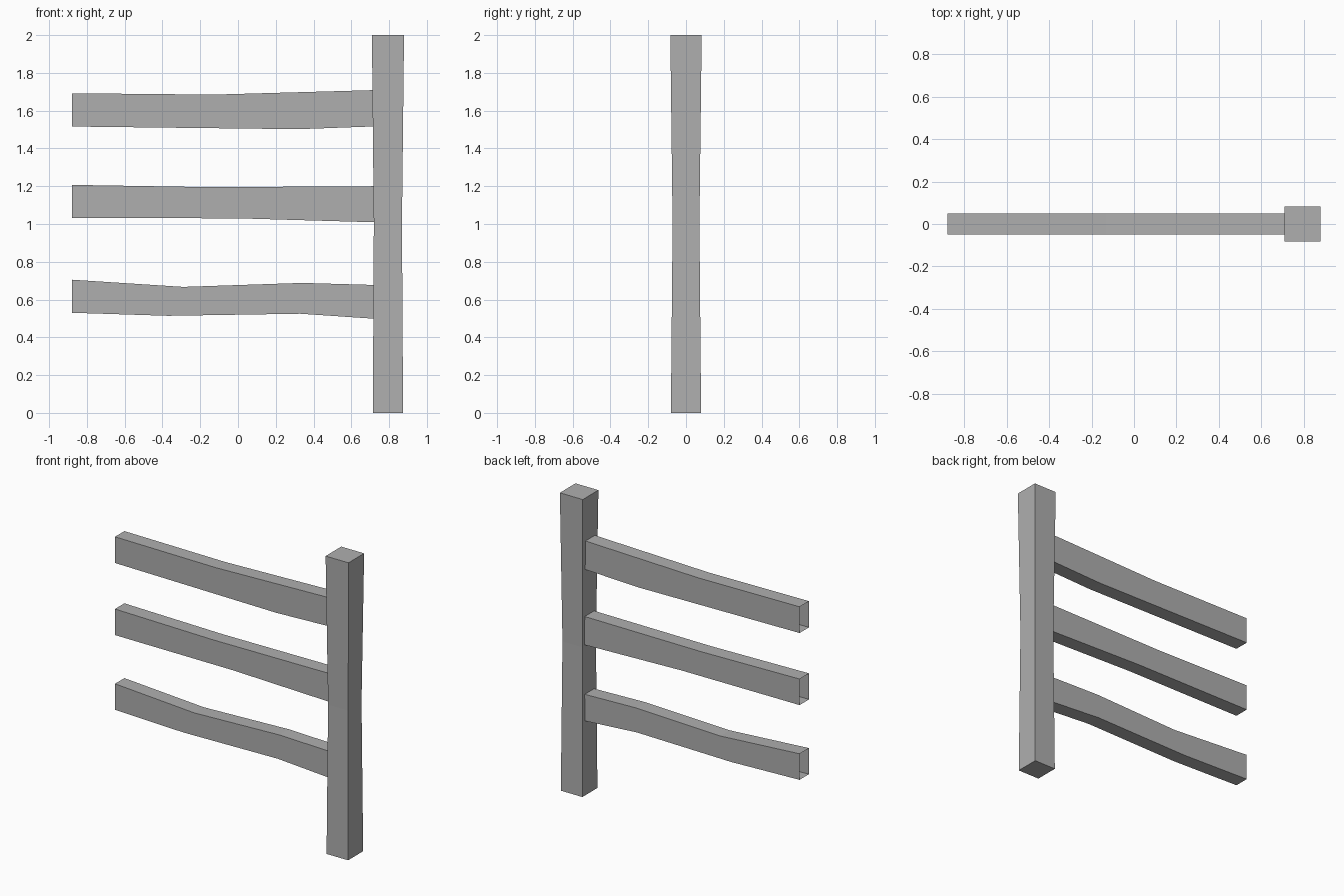
import bpy
import bmesh

cube = bpy.data.objects.get("Cube")
if cube:
    bpy.data.objects.remove(cube, do_unlink=True)

grey = bpy.data.materials.new("plain grey")
grey.use_nodes = True
colour = (0.43, 0.43, 0.43, 1)
grey.diffuse_color = colour
grey.node_tree.nodes["Principled BSDF"].inputs["Base Color"].default_value = colour


def finish(name, bm):
    bmesh.ops.recalc_face_normals(bm, faces=bm.faces)
    mesh = bpy.data.meshes.new(name)
    bm.to_mesh(mesh)
    bm.free()
    mesh.materials.append(grey)
    obj = bpy.data.objects.new(name, mesh)
    bpy.context.collection.objects.link(obj)


def rail(name, top, bottom, half=0.05):
    """Warped plank from its side outline, left open at both ends."""
    bm = bmesh.new()
    outline = top + bottom[::-1]
    front = [bm.verts.new((x, -half, z)) for x, z in outline]
    back = [bm.verts.new((x, half, z)) for x, z in outline]
    bm.faces.new(front)
    bm.faces.new(back[::-1])
    for i in range(len(outline) - 1):
        if i != len(top) - 1:
            bm.faces.new((front[i], front[i + 1], back[i + 1], back[i]))
    finish(name, bm)


def post(name, rings):
    """Square post through rings of (z, left x, right x, half depth)."""
    bm = bmesh.new()
    loops = [[bm.verts.new((x, y, z)) for x, y in
              ((x0, -d), (x1, -d), (x1, d), (x0, d))]
             for z, x0, x1, d in rings]
    for low, high in zip(loops, loops[1:]):
        for i in range(4):
            j = (i + 1) % 4
            bm.faces.new((low[i], low[j], high[j], high[i]))
    bm.faces.new(loops[0][::-1])
    bm.faces.new(loops[-1])
    finish(name, bm)


# Upright, slightly waisted at the middle
post("post", [(0, 0.714, 0.874, 0.08), (1, 0.719, 0.868, 0.071),
              (2, 0.709, 0.879, 0.083)])

# Three uneven rails, ending just inside the post
START, END = -0.879, 0.73
rail("upper_rail",
     [(START, 1.692), (-0.13, 1.685), (END, 1.709)],
     [(START, 1.516), (0.32, 1.502), (END, 1.517)])
rail("middle_rail",
     [(START, 1.207), (-0.15, 1.195), (END, 1.2)],
     [(START, 1.032), (0.0, 1.03), (END, 1.009)])
rail("lower_rail",
     [(START, 0.705), (-0.29, 0.667), (0.34, 0.688), (END, 0.677)],
     [(START, 0.53), (-0.37, 0.514), (0.33, 0.525), (END, 0.498)])
